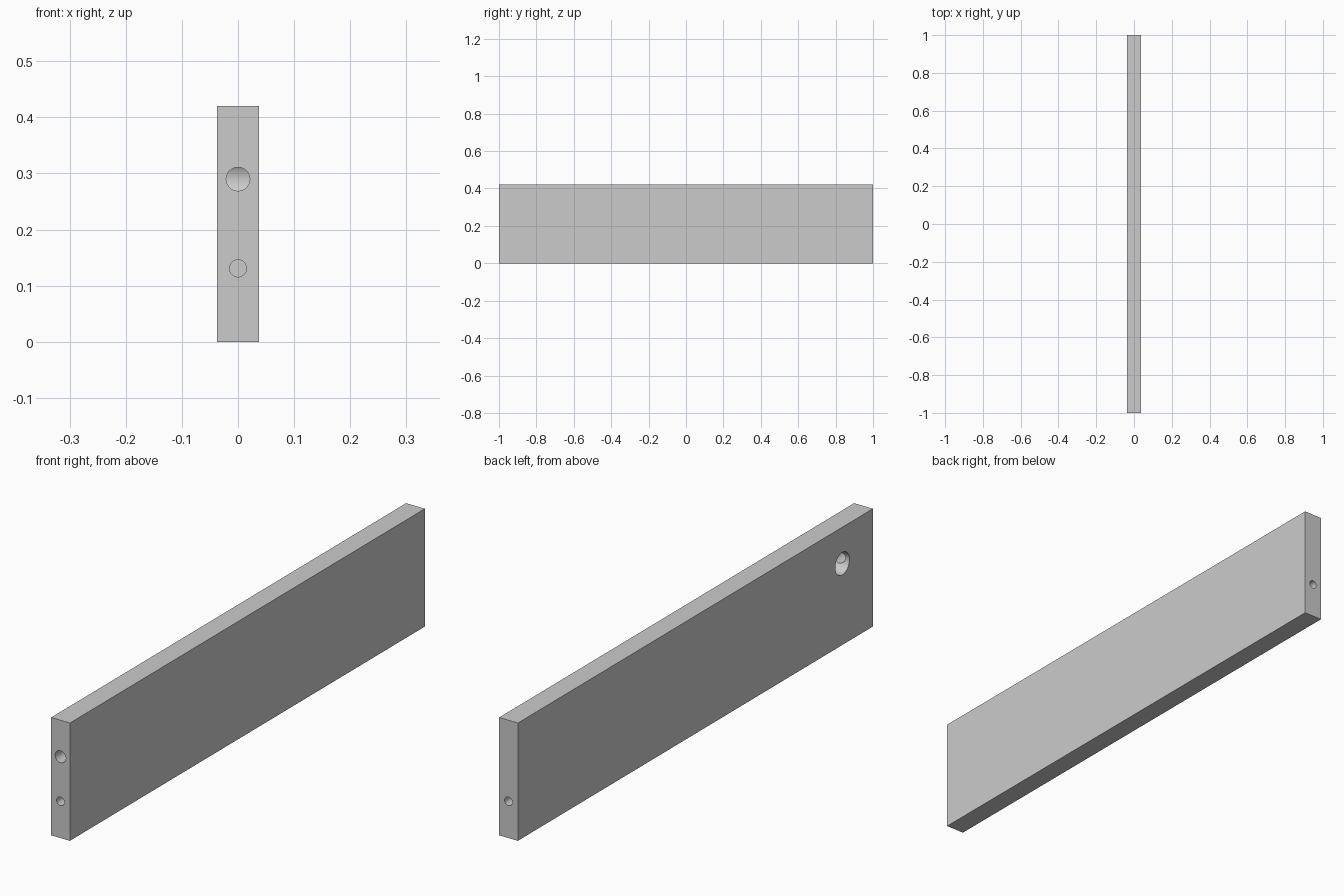
import bpy
from math import pi

if "Cube" in bpy.data.objects:
    bpy.data.objects.remove(bpy.data.objects["Cube"])

W, H = 0.074, 0.42          # board thickness and height
BOLT_Z, DOWEL_Z = 0.29, 0.131
CAM_Y = -0.828


def activate(obj):
    bpy.ops.object.select_all(action='DESELECT')
    obj.select_set(True)
    bpy.context.view_layer.objects.active = obj


def drill(board, name, radius, length, centre, axis):
    """Cut a cylindrical hole along x or y, then remove the cutter."""
    rot = (0, pi / 2, 0) if axis == 'x' else (pi / 2, 0, 0)
    bpy.ops.mesh.primitive_cylinder_add(vertices=64, radius=radius, depth=length,
                                        location=centre, rotation=rot)
    cutter = bpy.context.object
    cutter.name = name
    cutter.hide_render = True
    mod = board.modifiers.new(name, 'BOOLEAN')
    mod.operation = 'DIFFERENCE'
    mod.solver = 'EXACT'
    mod.object = cutter
    activate(board)
    bpy.ops.object.modifier_apply(modifier=mod.name)
    bpy.data.objects.remove(cutter, do_unlink=True)


# Board
bpy.ops.mesh.primitive_cube_add(size=1, location=(0, 0, H / 2))
board = bpy.context.object
board.name = "drawer_board"
board.scale = (W, 2, H)
bpy.ops.object.transform_apply(location=True, rotation=True, scale=True)

# Blind fastener pocket in the left face
drill(board, "pocket_cutter", 0.04, 0.12, (0.022 - 0.06, CAM_Y, BOLT_Z), 'x')

# Bolt hole from the front end into the pocket
start, end = -1.05, CAM_Y
drill(board, "bolt_cutter", 0.021, end - start, (0, (start + end) / 2, BOLT_Z), 'y')

# Blind dowel holes in both ends
for side in (-1, 1):
    drill(board, "dowel_cutter", 0.0152, 0.22, (0, side, DOWEL_Z), 'y')

activate(board)
bpy.ops.object.shade_smooth_by_angle(angle=pi / 6)
